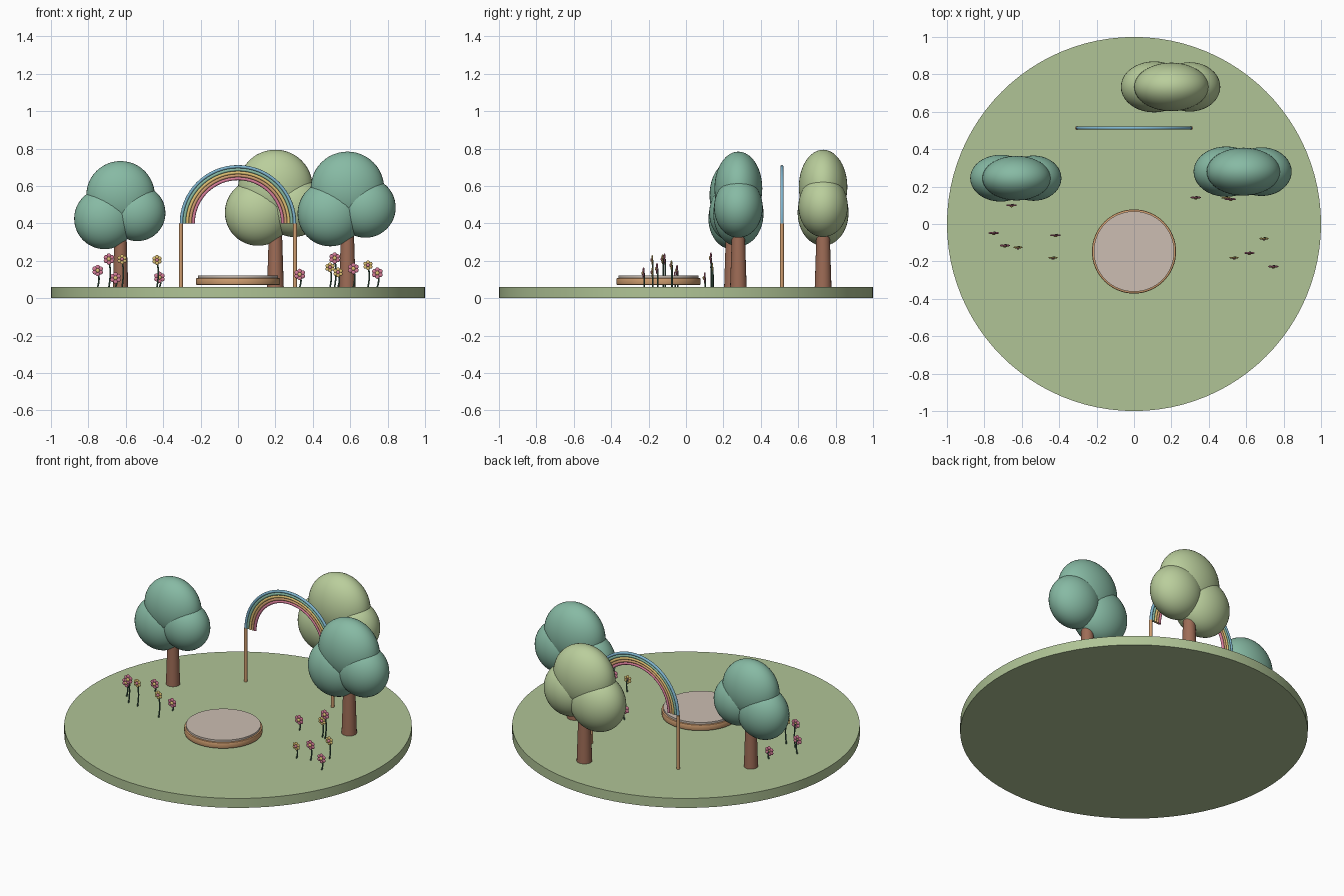
import bpy, bmesh, math
from mathutils import Vector, Matrix

if "Cube" in bpy.data.objects:
    bpy.data.objects.remove(bpy.data.objects["Cube"])


def material(name, r, g, b):
    lin = [((c / 255 + 0.055) / 1.055) ** 2.4 for c in (r, g, b)]
    m = bpy.data.materials.new(name)
    m.diffuse_color = (*lin, 1)
    m.use_nodes = True
    m.node_tree.nodes["Principled BSDF"].inputs["Base Color"].default_value = m.diffuse_color
    return m


GRASS = material("grass green", 176, 196, 150)
TEAL = material("teal leaves", 135, 186, 164)
LIME = material("pale green leaves", 186, 206, 156)
BARK = material("brown bark", 158, 108, 86)
WOOD = material("tan wood", 208, 158, 112)
SAND = material("pink beige", 204, 190, 178)
BLUE = material("sky blue", 128, 182, 208)
YELLOW = material("soft yellow", 224, 194, 116)
PINK = material("rose pink", 214, 124, 152)
STEM = material("dark stem green", 72, 108, 88)
TOP = 0.06


def finish(bm, name, mats):
    bmesh.ops.recalc_face_normals(bm, faces=bm.faces)
    mesh = bpy.data.meshes.new(name)
    for f in bm.faces:
        f.smooth = True
    for e in bm.edges:
        e.smooth = e.calc_face_angle(0) < math.radians(40)
    bm.to_mesh(mesh)
    bm.free()
    for m in mats:
        mesh.materials.append(m)
    ob = bpy.data.objects.new(name, mesh)
    bpy.context.collection.objects.link(ob)
    return ob


def cone(name, mat, x, y, z0, z1, r0, r1, sides, bevel=0):
    bm = bmesh.new()
    bmesh.ops.create_cone(bm, cap_ends=True, segments=sides, radius1=r0, radius2=r1,
                          depth=z1 - z0, matrix=Matrix.Translation((x, y, (z0 + z1) / 2)))
    if bevel:
        rims = [e for e in bm.edges if abs(e.verts[0].co.z - e.verts[1].co.z) < 1e-5]
        bmesh.ops.bevel(bm, geom=rims, offset=bevel, segments=2, affect='EDGES', profile=0.5)
    return finish(bm, name, [mat])


def ball(bm, centre, size, u=24, v=14, mat=0):
    m = Matrix.Translation(centre) @ Matrix.Diagonal((*size, 1))
    made = bmesh.ops.create_uvsphere(bm, u_segments=u, v_segments=v, radius=1, matrix=m)
    for f in {f for vert in made["verts"] for f in vert.link_faces}:
        f.material_index = mat


def tube(bm, points, radius, sides, mat=0):
    # sweep a round section along a path that lies in an upright x-z plane
    pts = [Vector(p) for p in points]
    rings = []
    for i, p in enumerate(pts):
        t = (pts[min(i + 1, len(pts) - 1)] - pts[max(i - 1, 0)]).normalized()
        side = Vector((0, 1, 0))
        up = t.cross(side).normalized()
        angles = [2 * math.pi * k / sides for k in range(sides)]
        rings.append([bm.verts.new(p + radius * (math.cos(a) * side + math.sin(a) * up))
                      for a in angles])
    faces = [bm.faces.new(rings[0]), bm.faces.new(rings[-1])]
    for a, b in zip(rings, rings[1:]):
        for k in range(sides):
            n = (k + 1) % sides
            faces.append(bm.faces.new((a[k], a[n], b[n], b[k])))
    for f in faces:
        f.material_index = mat


# Round lawn
cone("lawn", GRASS, 0, 0, 0, TOP, 1, 1, 96)

# Low round platform with an inset top
cone("platform_base", WOOD, 0, -0.147, 0.07, 0.108, 0.225, 0.225, 64, 0.006)
cone("platform_top", SAND, 0, -0.147, 0.10, 0.12, 0.215, 0.215, 64)


# Trees: tapered trunk and three flattened leaf balls
def tree(name, x, y, s, leaf):
    cone(name + "_trunk", BARK, x, y, TOP, TOP + 0.34 * s, 0.041 * s, 0.030 * s, 20)
    bm = bmesh.new()
    for dx, dz, r, depth in ((0, 0.490, 0.183, 0.119),
                             (-0.085, 0.365, 0.163, 0.125),
                             (0.090, 0.395, 0.150, 0.121)):
        ball(bm, (x + dx * s, y, TOP + dz * s), (r * s, depth * s, r * s), 40, 24)
    finish(bm, name + "_leaves", [leaf])


tree("left_tree", -0.628, 0.245, 1.0, TEAL)
tree("right_tree", 0.585, 0.28, 1.075, TEAL)
tree("back_tree", 0.200, 0.733, 1.09, LIME)

# Rainbow arch on two posts
ARCH_Y, ARCH_Z = 0.513, 0.40
for side, word in ((-1, "left"), (1, "right")):
    cone(word + "_arch_post", WOOD, side * 0.305, ARCH_Y, TOP, ARCH_Z, 0.010, 0.010, 16)
for i, (mat, word) in enumerate(((BLUE, "blue"), (TEAL, "green"), (YELLOW, "yellow"),
                                 (WOOD, "orange"), (PINK, "pink"))):
    r = 0.303 - 0.016 * i
    bm = bmesh.new()
    path = [(-r * math.cos(math.pi * k / 48), ARCH_Y, ARCH_Z + r * math.sin(math.pi * k / 48))
            for k in range(49)]
    tube(bm, path, 0.0085, 12)
    finish(bm, "arch_band_" + word, [mat])


# Flowers: bent stem, ring of petals facing front, round centre
def flower(name, x, y, z, petal, centre, size):
    bm = bmesh.new()
    stem = []
    for k in range(7):
        t = k / 6
        stem.append((x + 0.007 * math.sin(math.pi * t), y + 0.003, TOP + (z - TOP) * t))
    tube(bm, stem, 0.0042, 8, 0)
    for k in range(6):
        a = math.pi / 6 + k * math.pi / 3
        ball(bm, (x + 0.62 * size * math.cos(a), y, z + 0.62 * size * math.sin(a)),
             (0.40 * size, 0.005, 0.40 * size), 12, 8, 1)
    ball(bm, (x, y - 0.004, z), (0.36 * size, 0.007, 0.36 * size), 12, 8, 2)
    finish(bm, name, [STEM, petal, centre])


pink_spots = ((-0.75, -0.048, 0.148), (-0.69, -0.115, 0.209), (-0.655, 0.10, 0.108),
              (-0.42, -0.06, 0.111), (0.33, 0.142, 0.127), (0.517, 0.133, 0.214),
              (0.617, -0.155, 0.158), (0.745, -0.227, 0.134))
yellow_spots = ((-0.62, -0.125, 0.208), (-0.433, -0.18, 0.204), (0.492, 0.14, 0.165),
                (0.535, -0.18, 0.138), (0.695, -0.078, 0.176))
for i, p in enumerate(pink_spots):
    flower(f"pink_flower_{i + 1}", *p, PINK, YELLOW, 0.030)
for i, p in enumerate(yellow_spots):
    flower(f"yellow_flower_{i + 1}", *p, YELLOW, PINK, 0.026)
